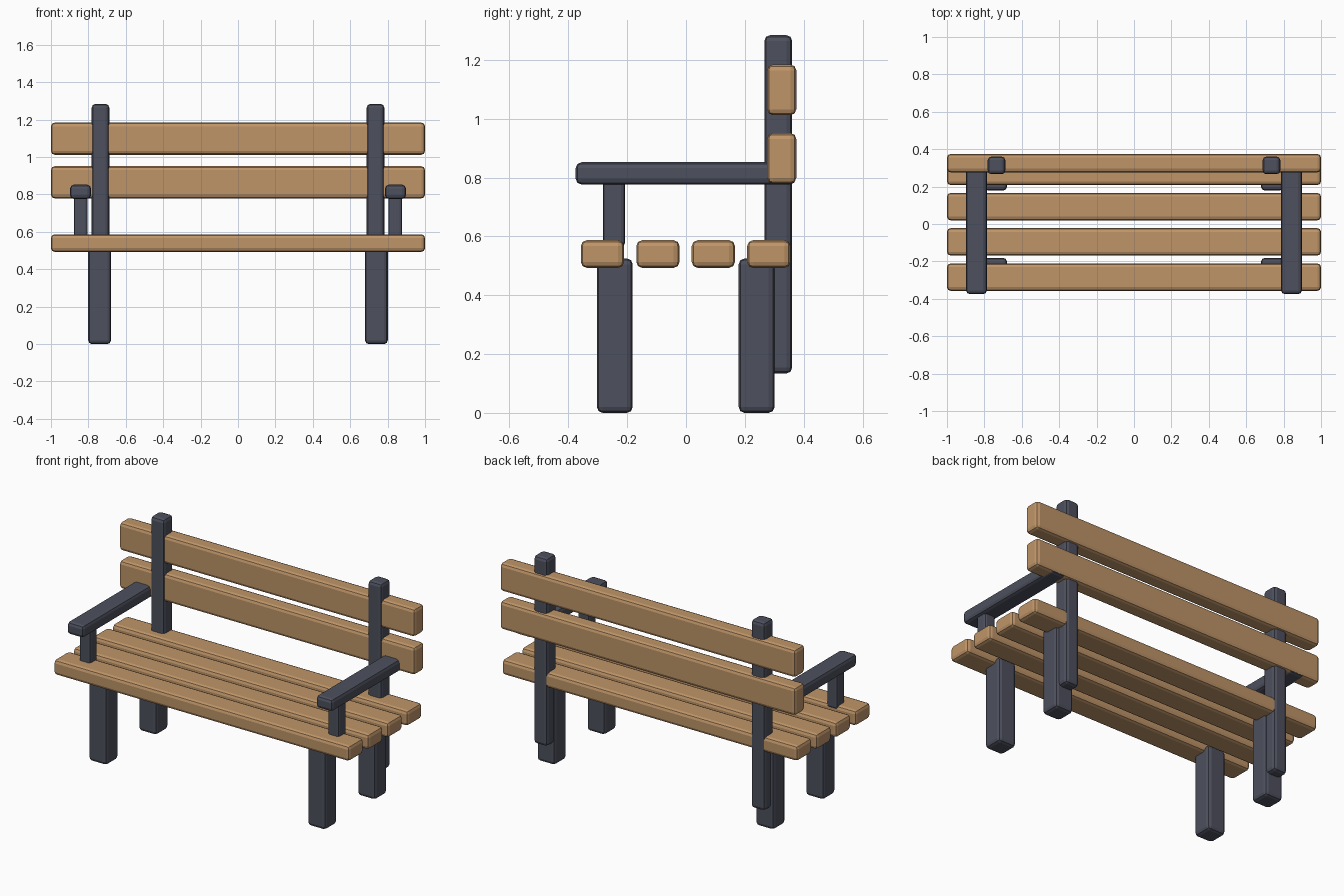
import bpy

if "Cube" in bpy.data.objects:
    bpy.data.objects.remove(bpy.data.objects["Cube"])


def material(name, color):
    m = bpy.data.materials.new(name)
    m.diffuse_color = color
    m.use_nodes = True
    m.node_tree.nodes["Principled BSDF"].inputs["Base Color"].default_value = m.diffuse_color
    return m


wood = material("wood", (0.52, 0.30, 0.14, 1))
iron = material("dark_metal", (0.075, 0.08, 0.11, 1))


def beam(name, lo, hi, mat, bevel=0.02):
    """Box between two corners with softly rounded edges."""
    bpy.ops.mesh.primitive_cube_add(size=1, location=[(a + b) / 2 for a, b in zip(lo, hi)])
    ob = bpy.context.object
    ob.name = name
    ob.scale = [b - a for a, b in zip(lo, hi)]
    bpy.ops.object.transform_apply(location=False, rotation=False, scale=True)
    mod = ob.modifiers.new("rounded_edges", 'BEVEL')
    mod.width = bevel
    mod.segments = 2
    ob.data.materials.append(mat)
    return ob


def side_pair(name, x, width, y, z, bevel=0.02):
    """The same upright or rail on the left and right."""
    for side, s in (("left", -1), ("right", 1)):
        beam(f"{name}_{side}", (s * x - width / 2, y[0], z[0]),
             (s * x + width / 2, y[1], z[1]), iron, bevel)


# Seat slats
for i in range(4):
    y = -0.284 + i * 0.1885
    beam(f"seat_slat_{i + 1}", (-1, y - 0.0735, 0.493), (1, y + 0.0735, 0.587), wood)

# Backrest slats
for name, z in (("lower", 0.865), ("upper", 1.098)):
    beam(f"back_slat_{name}", (-1, 0.276, z - 0.086), (1, 0.375, z + 0.086), wood)

# Legs
side_pair("front_leg", 0.74, 0.122, (-0.303, -0.181), (0, 0.525))
side_pair("back_leg", 0.74, 0.122, (0.179, 0.301), (0, 0.525))

# Backrest posts
side_pair("back_post", 0.735, 0.094, (0.266, 0.361), (0.134, 1.284))

# Armrests and their front supports
side_pair("arm_support", 0.841, 0.074, (-0.282, -0.207), (0.565, 0.81), 0.014)
side_pair("armrest", 0.842, 0.112, (-0.375, 0.373), (0.776, 0.852))
